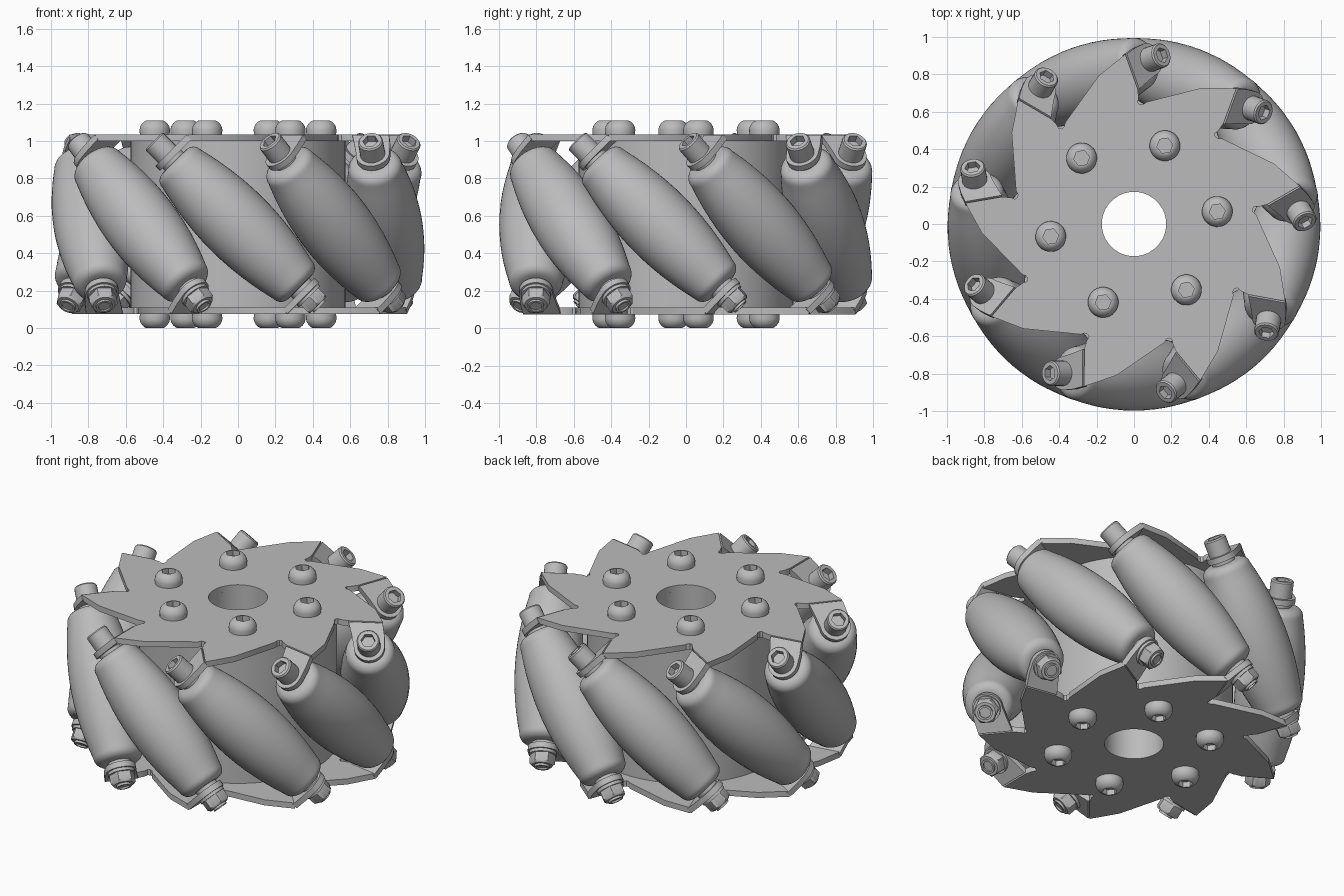
import bpy, math
from mathutils import Matrix, Vector

cube = bpy.data.objects.get("Cube")
if cube:
    bpy.data.objects.remove(cube, do_unlink=True)

COUNT = 9            # rollers around the wheel
MID = 0.555          # height of the wheel's middle plane
AXIS = 0.80          # distance of the roller axes from the centre
PLATE_Z = 0.463      # plate offset from the middle plane
PHASE = math.radians(29.7)

grey = bpy.data.materials.new("metal grey")
grey.use_nodes = True
colour = (0.5, 0.5, 0.5, 1)
grey.diffuse_color = colour
grey.node_tree.nodes["Principled BSDF"].inputs["Base Color"].default_value = colour


def rot(angle, axis):
    return Matrix.Rotation(angle, 4, axis)


def move(x, y, z):
    return Matrix.Translation((x, y, z))


FLIP = rot(math.pi, 'X')


def finish(mesh):
    mesh.materials.clear()
    mesh.materials.append(grey)
    mesh.polygons.foreach_set("use_smooth", [True] * len(mesh.polygons))
    mesh.set_sharp_from_angle(angle=math.radians(32))
    return mesh


def place(name, mesh, matrix):
    ob = bpy.data.objects.new(name, mesh)
    bpy.context.collection.objects.link(ob)
    ob.matrix_world = matrix


def lathe(name, profile, segs=24, loop=False):
    """Spin (radius, z[, 'hex']) points around z; hex rings become six-sided."""
    verts, faces = [], []
    for p in profile:
        for i in range(segs):
            a = 2 * math.pi * i / segs
            r = p[0]
            if len(p) > 2:
                r *= math.cos(math.pi / 6) / math.cos(a % (math.pi / 3) - math.pi / 6)
            verts.append((r * math.cos(a), r * math.sin(a), p[1]))
    n = len(profile)
    for j in range(n if loop else n - 1):
        for i in range(segs):
            k = (i + 1) % segs
            b, t = j * segs, (j + 1) % n * segs
            faces.append((b + i, b + k, t + k, t + i))
    if not loop:
        faces.append(tuple(reversed(range(segs))))
        faces.append(tuple(range((n - 1) * segs, n * segs)))
    mesh = bpy.data.meshes.new(name)
    mesh.from_pydata(verts, [], faces)
    return finish(mesh)


def circle(r, n, x=0, y=0):
    return [(x + r * math.cos(2 * math.pi * i / n), y + r * math.sin(2 * math.pi * i / n))
            for i in range(n)]


def sheet(name, loops, thickness):
    """Flat sheet cut from an outline and optional holes."""
    curve = bpy.data.curves.new(name, 'CURVE')
    curve.dimensions = '2D'
    curve.fill_mode = 'BOTH'
    curve.extrude = thickness / 2
    for pts in loops:
        sp = curve.splines.new('POLY')
        sp.points.add(len(pts) - 1)
        for q, (x, y) in zip(sp.points, pts):
            q.co = (x, y, 0, 1)
        sp.use_cyclic_u = True
    ob = bpy.data.objects.new(name, curve)
    mesh = bpy.data.meshes.new_from_object(ob)
    bpy.data.objects.remove(ob)
    bpy.data.curves.remove(curve)
    return finish(mesh)


# Barrel roller: its bulge keeps the outermost line on the wheel's unit circle
def barrel(s):
    return 1 - math.sqrt(AXIS ** 2 + s * s / 2) - 0.002


END, FILLET = 0.475, 0.055
half = [(barrel(s), s) for s in (0, 0.07, 0.14, 0.21, 0.28, 0.35)]
edge = END - FILLET
for i in range(7):
    a = math.pi / 2 * i / 6
    half.append((barrel(edge) - FILLET * (1 - math.cos(a)), edge + FILLET * math.sin(a)))
roller = lathe("roller", [(r, -s) for r, s in reversed(half[1:])] + half, 48)

# Socket bolt at the upper end of each roller
bolt = lathe("roller_bolt", [(0.067, 0.53), (0.067, 0.622), (0.06, 0.63),
                             (0.042, 0.63, 'hex'), (0.042, 0.59, 'hex')])
# Washer, hex nut and shaft tip at the lower end
washer = lathe("washer", [(0.08, 0.53), (0.08, 0.548)])
nut = lathe("nut", [(0.075, 0.548, 'hex'), (0.075, 0.6, 'hex'), (0.06, 0.612),
                    (0.044, 0.612), (0.044, 0.625), (0.032, 0.625), (0.032, 0.615)])
spacer = lathe("spacer", [(0.07, 0.46), (0.07, 0.496)])

# Bent tab that carries a roller end, square to the roller axis
tip = [(0.09 * math.cos(a), 0.09 * math.sin(a))
       for a in (math.pi * (1 + i / 12) for i in range(13))]
tab = sheet("tab", [[(-0.13, 0.147), (-0.105, 0.06)] + tip + [(0.085, 0.07), (0.07, 0.147)]], 0.035)

# Side plate: one tooth outline (tangent, radius) repeated around the rim
tooth = [(-0.165, 0.634), (0.09, 0.81), (0.262, 0.87), (0.262, 0.67),
         (0.25, 0.625), (0.238, 0.605), (0.245, 0.59), (0.262, 0.585)]
outline = []
for k in range(COUNT):
    turn = rot(-2 * math.pi * k / COUNT, 'Z')
    outline += [(turn @ Vector((r, -t, 0))).xy for t, r in tooth]
plate = sheet("plate", [outline, circle(0.172, 48)], 0.036)

# Hub drum between the plates
hub = lathe("hub", [(0.575, -0.445), (0.575, 0.445), (0.172, 0.445), (0.172, -0.445)], 64, True)

# Button-head bolts holding the plates to the hub
button = lathe("plate_bolt", [(0.08, 0.478), (0.082, 0.505), (0.078, 0.523), (0.068, 0.539),
                              (0.055, 0.55), (0.045, 0.555), (0.043, 0.555, 'hex'),
                              (0.043, 0.52, 'hex')])

centre = move(0, 0, MID)
place("hub", hub, centre)
for side, flip in (("upper", Matrix()), ("lower", FLIP)):
    place(side + "_plate", plate, centre @ rot(PHASE, 'Z') @ flip @ move(0, 0, PLATE_Z))
    for k in range(6):
        spin = rot(math.radians(8.5 + 60 * k), 'Z')
        place(side + "_plate_bolt", button, centre @ spin @ move(0.45, 0, 0) @ flip)

for k in range(COUNT):
    frame = (centre @ rot(PHASE + 2 * math.pi * k / COUNT, 'Z')
             @ move(AXIS, 0, 0) @ rot(math.pi / 4, 'X'))
    place("roller", roller, frame)
    place("roller_bolt", bolt, frame)
    place("washer", washer, frame @ FLIP)
    place("nut", nut, frame @ FLIP)
    for side, flip in (("upper", Matrix()), ("lower", FLIP)):
        place(side + "_tab", tab, frame @ flip @ move(0, 0, 0.512))
        place(side + "_spacer", spacer, frame @ flip)
